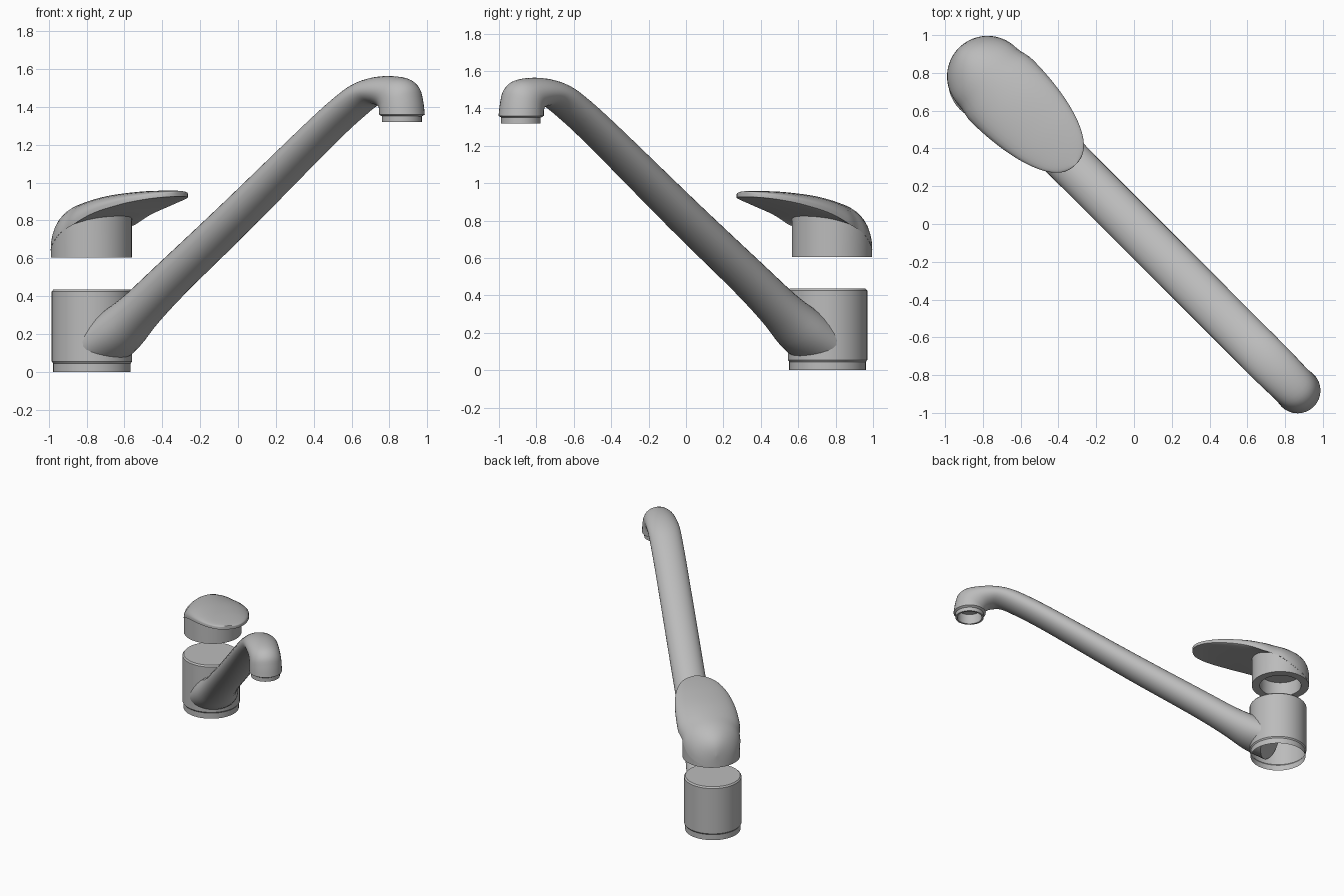
import bpy, bmesh, math
from mathutils import Vector

if "Cube" in bpy.data.objects:
    bpy.data.objects.remove(bpy.data.objects["Cube"])

metal = bpy.data.materials.new("satin_grey")
metal.diffuse_color = (0.5, 0.5, 0.5, 1)
metal.use_nodes = True
metal.node_tree.nodes["Principled BSDF"].inputs["Base Color"].default_value = metal.diffuse_color

R2 = math.sqrt(0.5)
BODY = Vector((-0.772, 0.757, 0))
GRIP = Vector((-0.775, 0.781, 0))
TIP = Vector((0.866, -0.883, 0))


def place(origin, u, v, z):
    """Local point: u runs along the spout diagonal, v across it."""
    return origin + Vector(((u + v) * R2, (v - u) * R2, z))


def loft(name, rings, cap_start=False, cap_end=False, angle=35):
    """Skin a list of equal-length closed rings."""
    bm = bmesh.new()
    vr = [[bm.verts.new(p) for p in r] for r in rings]
    n = len(vr[0])
    for a, b in zip(vr, vr[1:]):
        for i in range(n):
            j = (i + 1) % n
            bm.faces.new((a[i], a[j], b[j], b[i]))
    if cap_start:
        bm.faces.new(vr[0][::-1])
    if cap_end:
        bm.faces.new(vr[-1])
    bmesh.ops.remove_doubles(bm, verts=bm.verts, dist=1e-5)
    bmesh.ops.recalc_face_normals(bm, faces=bm.faces)
    me = bpy.data.meshes.new(name)
    bm.to_mesh(me)
    bm.free()
    ob = bpy.data.objects.new(name, me)
    bpy.context.collection.objects.link(ob)
    me.materials.append(metal)
    bpy.ops.object.select_all(action='DESELECT')
    ob.select_set(True)
    bpy.context.view_layer.objects.active = ob
    bpy.ops.object.shade_smooth_by_angle(angle=math.radians(angle))
    return ob


def circle(origin, r, z, n=48):
    """Ring at height z; z may be a function of local u."""
    pts = []
    for i in range(n):
        t = 2 * math.pi * i / n
        u, v = r * math.cos(t), r * math.sin(t)
        pts.append(place(origin, u, v, z(u) if callable(z) else z))
    return pts


def smooth_rows(rows, steps):
    """Catmull-Rom interpolation through rows of numbers."""
    out = []
    for i in range(len(rows) - 1):
        p0, p1, p2 = rows[max(i - 1, 0)], rows[i], rows[i + 1]
        p3 = rows[min(i + 2, len(rows) - 1)]
        for k in range(steps):
            t = k / steps
            out.append([0.5 * (2 * b + (c - a) * t + (2 * a - 5 * b + 4 * c - d) * t * t
                               + (3 * b - a - 3 * c + d) * t ** 3)
                        for a, b, c, d in zip(p0, p1, p2, p3)])
    return out + [list(rows[-1])]


def lookup(table, u):
    """Linear lookup in sorted (u, value...) rows."""
    if u <= table[0][0]:
        return table[0][1:]
    for a, b in zip(table, table[1:]):
        if u <= b[0]:
            t = (u - a[0]) / (b[0] - a[0])
            return [p + (q - p) * t for p, q in zip(a[1:], b[1:])]
    return table[-1][1:]


# Body: open-bottomed cylinder with a narrower foot and softened top edge
loft("body", [circle(BODY, r, z) for r, z in
     ((0.205, 0), (0.205, 0.045), (0.2125, 0.055), (0.2125, 0.425), (0.203, 0.436))],
     cap_end=True)

# Spout: elliptical sections given by upper point, lower point and half width
rows = []
for s, z, b, a in ((0.06, 0.13, 0.12, 0.19), (0.2, 0.215, 0.125, 0.165), (0.36, 0.325, 0.108, 0.135),
                   (0.6, 0.495, 0.1, 0.123), (1.09, 0.828, 0.093, 0.122),
                   (1.7, 1.255, 0.082, 0.121), (1.94, 1.41, 0.079, 0.121)):
    rows.append((s - 0.577 * b, z + 0.816 * b, s + 0.577 * b, z - 0.816 * b, a))
rows += [(2.03, 1.537, 2.10, 1.408, 0.121), (2.18, 1.563, 2.155, 1.408, 0.12),
         (2.33, 1.553, 2.185, 1.395, 0.117), (2.40, 1.51, 2.195, 1.38, 0.118),
         (2.425, 1.44, 2.197, 1.37, 0.12), (2.438, 1.36, 2.196, 1.36, 0.121)]
rings = []
for st, zt, sb, zb, a in smooth_rows(rows, 4) + [[2.422, 1.35, 2.212, 1.35, 0.105]]:
    ring = []
    for i in range(32):
        t = 2 * math.pi * i / 32
        k = 0.5 + 0.5 * math.cos(t)
        ring.append(place(BODY, sb + (st - sb) * k, a * math.sin(t), zb + (zt - zb) * k))
    rings.append(ring)
loft("spout", rings, cap_start=True)

# Nozzle: short hollow ring under the spout head
loft("nozzle", [circle(TIP, r, z, 32) for r, z in
     ((0.106, 1.37), (0.106, 1.32), (0.092, 1.32), (0.092, 1.40))], cap_end=True)

# Lever: u, rim height, crown height, underside height
LEVER = smooth_rows([(-0.215, 0.61, 0.70, 0.61), (-0.2, 0.62, 0.765, 0.66), (-0.165, 0.638, 0.82, 0.74),
                     (-0.1, 0.675, 0.865, 0.77), (0, 0.745, 0.898, 0.78), (0.2, 0.845, 0.935, 0.82),
                     (0.4, 0.902, 0.953, 0.872), (0.55, 0.932, 0.958, 0.908),
                     (0.66, 0.947, 0.957, 0.927)], 6)


def half_width(u):
    if u <= 0:
        return math.sqrt(max(0.215 ** 2 - u * u, 0))
    if u < 0.1:
        t = u / 0.1
        return 0.215 + 0.017 * t * t * (3 - 2 * t)
    return 0.232 * max(1 - ((u - 0.1) / 0.56) ** 2, 0) ** 0.42


rings = []
N = 48
for i in range(N + 1):
    u = 0.2225 - 0.4375 * math.cos(math.pi * i / N)
    w = half_width(u)
    zr, zt, zb = lookup(LEVER, u)
    edge = 0.02 * min(max(u / 0.1, 0), 1)
    ts = [math.pi * k / 16 for k in range(17)]
    ring = [place(GRIP, u, w * math.cos(t), zr + (zt - zr) * math.sin(t)) for t in ts]
    ring += [place(GRIP, u, -w * math.cos(t), zr - edge + (zb - zr + edge) * math.sin(t)) for t in ts]
    rings.append(ring)
loft("lever", rings, angle=40)

# Lever collar: hollow cylinder whose top follows the lever rim
loft("lever_collar", [circle(GRIP, 0.155, 0.72), circle(GRIP, 0.155, 0.605),
     circle(GRIP, 0.214, 0.605), circle(GRIP, 0.214, lambda u: lookup(LEVER, u)[0])],
     cap_start=True)
